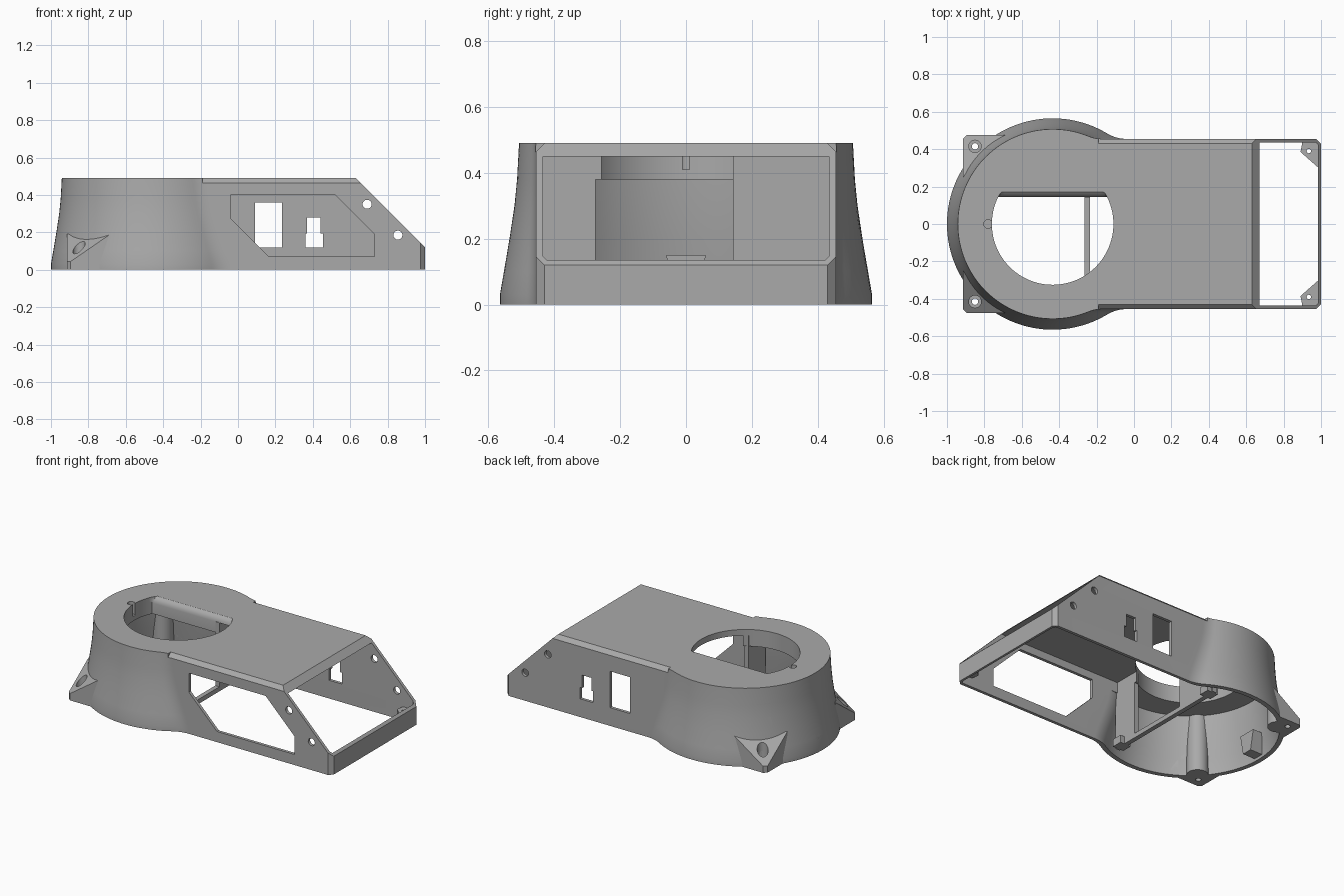
import bpy, bmesh, math
from mathutils import Vector

if "Cube" in bpy.data.objects:
    bpy.data.objects.remove(bpy.data.objects["Cube"])

grey = bpy.data.materials.new("plain grey")
grey.use_nodes = True
COLOUR = (0.4, 0.4, 0.4, 1)
grey.diffuse_color = COLOUR
grey.node_tree.nodes["Principled BSDF"].inputs["Base Color"].default_value = COLOUR

CX = -0.435          # drum centre
TOP = 0.49
PROFILE = [(0, .565), (.03, .565), (.1, .553), (.2, .536), (.3, .521), (.38, .513), (TOP, .507)]


def finish(name, bm):
    bmesh.ops.recalc_face_normals(bm, faces=bm.faces)
    mesh = bpy.data.meshes.new(name)
    bm.to_mesh(mesh)
    bm.free()
    mesh.materials.append(grey)
    ob = bpy.data.objects.new(name, mesh)
    bpy.context.collection.objects.link(ob)
    return ob


def loft(name, rings):
    bm = bmesh.new()
    loops = [[bm.verts.new(p) for p in ring] for ring in rings]
    n = len(loops[0])
    for a, b in zip(loops, loops[1:]):
        for i in range(n):
            j = (i + 1) % n
            bm.faces.new((a[i], a[j], b[j], b[i]))
    bm.faces.new(loops[0])
    bm.faces.new(loops[-1])
    return finish(name, bm)


def prism(name, pts, a, b, axis):
    place = {"x": lambda p, t: (t, p[0], p[1]),
             "y": lambda p, t: (p[0], t, p[1]),
             "z": lambda p, t: (p[0], p[1], t)}[axis]
    return loft(name, [[place(p, t) for p in pts] for t in (a, b)])


def box(name, x0, x1, y0, y1, z0, z1):
    return prism(name, [(x0, y0), (x1, y0), (x1, y1), (x0, y1)], z0, z1, "z")


def rod(name, u, v, r, a, b, axis, n=32):
    pts = [(u + r * math.cos(math.tau * i / n), v + r * math.sin(math.tau * i / n)) for i in range(n)]
    return prism(name, pts, a, b, axis)


def combine(ob, tool, op="DIFFERENCE", keep=False):
    mod = ob.modifiers.new("cut", "BOOLEAN")
    mod.operation, mod.solver, mod.object = op, "EXACT", tool
    bpy.context.view_layer.update()
    dg = bpy.context.evaluated_depsgraph_get()
    mesh = bpy.data.meshes.new_from_object(ob.evaluated_get(dg))
    ob.modifiers.clear()
    ob.data = mesh
    if not keep:
        bpy.data.objects.remove(tool)


def outline(r, half, f, end, c, z):
    """Drum arc blended by a fillet of radius f into a straight-sided body."""
    dx = math.sqrt((r + f) ** 2 - (half + f) ** 2)
    a0 = math.atan2(half + f, dx)
    pts = [(end, half - c), (end - c, half)]
    for i in range(9):
        a = -math.pi / 2 - (math.pi / 2 - a0) * i / 8
        pts.append((CX + dx + f * math.cos(a), half + f + f * math.sin(a)))
    for i in range(1, 41):
        a = a0 + (math.pi - a0) * i / 40
        pts.append((CX + r * math.cos(a), r * math.sin(a)))
    pts += [(x, -y) for x, y in reversed(pts[:-1])]
    return [(x, y, z) for x, y in pts]


# Outer body and the hollow beneath it
shell = loft("shell", [outline(r, .455, .2, 1, .025, z) for z, r in PROFILE])
envelope = shell.copy()
envelope.data = shell.data.copy()
bpy.context.collection.objects.link(envelope)
hollow = loft("drum_hollow", [outline(r - .03, .435, .22, .985, .012, z if z else -.05)
                              for z, r in PROFILE[:-1]])
combine(shell, hollow, keep=True)
combine(shell, box("bay_hollow", -.235, .97, -.435, .435, .3, .45))

# Sloped open end and chamfered roof edges
combine(shell, prism("slope", [(.53, .59), (1.1, .02), (1.1, .59)], -.7, .7, "y"))
for s in (-1, 1):
    combine(shell, prism("chamfer", [(s * .42, .5), (s * .465, .455), (s * .48, .5)], -.19, .8, "x"))

# Flat-sided round opening with one rolled edge
rings = []
for z, lim in [(.3, .145), (.45, .145), (.465, .148), (.48, .157), (TOP, .172), (.52, .172)]:
    rings.append([(CX + .325 * math.cos(a), min(.325 * math.sin(a), lim), z)
                  for a in (math.tau * i / 96 for i in range(96))])
combine(shell, loft("roof_opening", rings))
combine(shell, rod("roof_screw", -.78, 0, .023, .41, .6, "z"))

# Window in the front wall, port cut-outs in the back wall
combine(shell, prism("window", [(-.04, .4), (.52, .4), (.73, .19), (.73, .07), (.165, .07), (-.04, .275)],
                     -.6, -.4, "y"))
combine(shell, box("large_port", .09, .235, .4, .6, .12, .36))
combine(shell, prism("stepped_port", [(.36, .12), (.455, .12), (.455, .195), (.44, .195), (.44, .28),
                                      (.37, .28), (.37, .195), (.36, .195)], .4, .6, "y"))
for x, z in [(.69, .35), (.855, .185)]:
    combine(shell, rod("side_hole", x, z, .024, -.6, .6, "y"))

parts = [shell]
for s, side in ((-1, "right"), (1, "left")):
    # Corner ear with a slanted top
    bm = bmesh.new()
    for x, y, z in [(-.915, .25, .192), (-.68, .475, .192), (-.915, .455, .044), (-.895, .475, .044)]:
        for h in (0, z):
            bm.verts.new((x, s * y, h))
    bmesh.ops.convex_hull(bm, input=bm.verts)
    ear = finish("ear_" + side, bm)
    combine(ear, hollow, keep=True)
    # Screw post inside the drum wall
    post = rod("screw_post_" + side, CX - .375, s * .375, .065, 0, .385, "z")
    combine(post, envelope, "INTERSECT", keep=True)
    for ob in (shell, ear, post):
        combine(ob, rod("bore", -.85, s * .415, .033, .04, .3, "z"))
        combine(ob, rod("through_hole", -.85, s * .415, .017, -.1, .3, "z"))
    # Small gusset in the end corner
    gusset = prism("gusset_" + side, [(.987, s * .437), (.987, s * .30), (.89, s * .385), (.9, s * .437)],
                   .06, .09, "z")
    combine(gusset, rod("gusset_hole", .935, s * .39, .012, 0, .2, "z", 16))
    # Foot block at the end of the cross bar
    foot = box("bar_foot_" + side, -.285, -.205, s * .37, s * .44, 0, .05)
    parts += [ear, post, gusset, foot]

# Partition between the drum and the bay
parts.append(box("cross_bar", -.265, -.235, -.44, .44, 0, .03))
parts.append(box("partition_front", -.265, -.235, -.45, -.275, 0, .452))
parts.append(box("partition_back", -.265, -.235, .142, .45, 0, .452))

# Tab on the rounded inner wall
tab = prism("inner_tab", [(-.035, .02), (.035, .02), (.06, .15), (-.06, .15)], -.99, -.88, "x")
combine(tab, envelope, "INTERSECT", keep=True)
parts.append(tab)

for helper in (hollow, envelope):
    bpy.data.objects.remove(helper)

bpy.ops.object.select_all(action="DESELECT")
for ob in parts:
    ob.select_set(True)
bpy.context.view_layer.objects.active = shell
bpy.ops.object.shade_smooth_by_angle(angle=math.radians(30))
